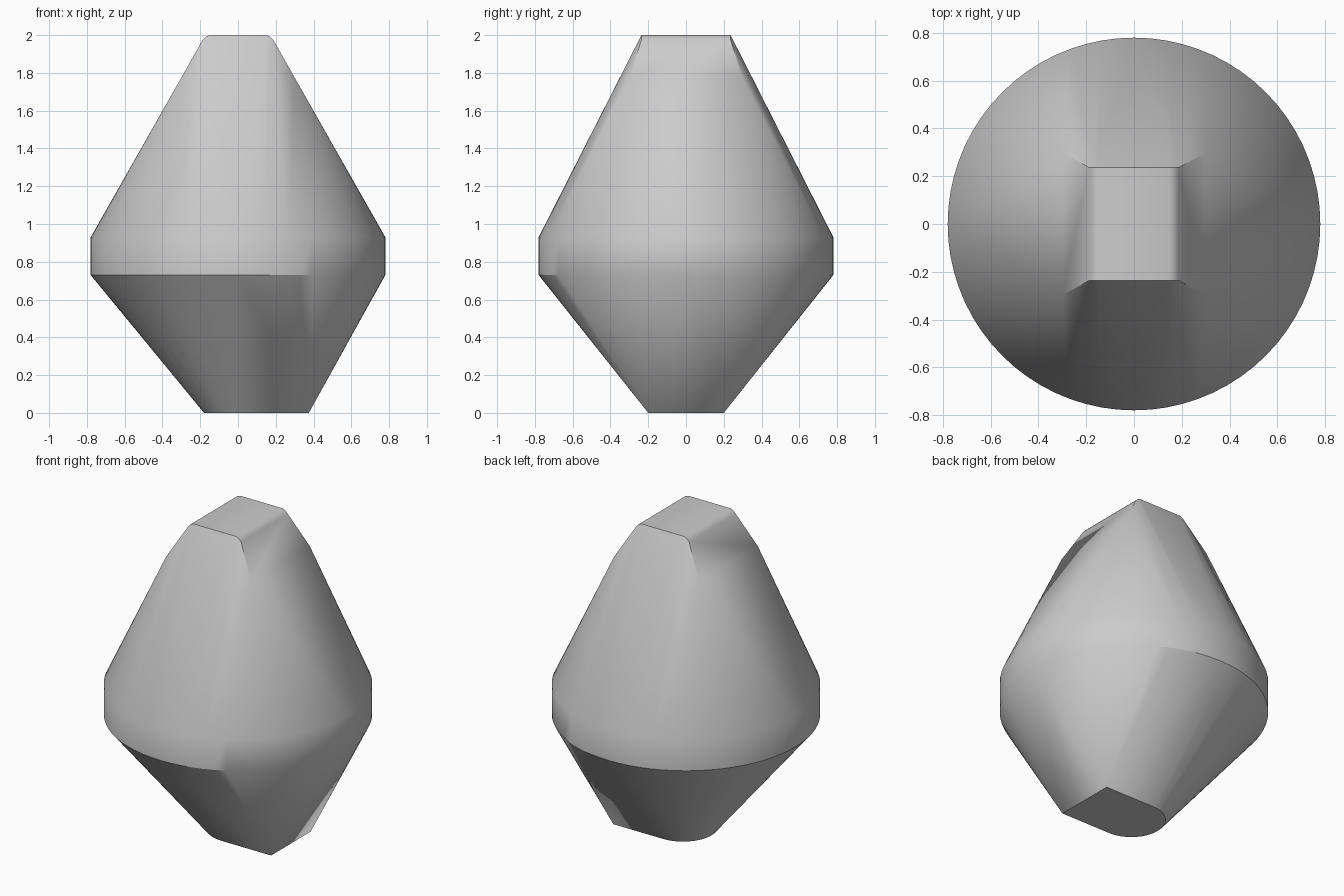
import bpy, bmesh, math

cube = bpy.data.objects.get("Cube")
if cube:
    bpy.data.objects.remove(cube, do_unlink=True)

# Light grey plastic
grey = bpy.data.materials.new("light_grey")
grey.use_nodes = True
colour = (0.6, 0.6, 0.6, 1)
grey.diffuse_color = colour
grey.node_tree.nodes["Principled BSDF"].inputs["Base Color"].default_value = colour


def arc(radius, start, end, steps, cx=0.0):
    """Points on an arc in the ground plane, angles in degrees."""
    for i in range(steps + 1):
        a = math.radians(start + (end - start) * i / steps)
        yield cx + radius * math.cos(a), radius * math.sin(a)


points = []

# Round waist band
SEGMENTS = 72
for z in (0.73, 0.93):
    points += [(x, y, z) for x, y in list(arc(0.78, 0, 360, SEGMENTS))[:-1]]

# Foot: square at one end, half round at the other
points += [(x, y, 0) for x, y in arc(0.2, 90, 270, 16, 0.02)]
points += [(0.375, y, 0) for y in (-0.2, 0.2)]

# Crown: flat top with rounded long edges, and four shoulder corners
crown = [(0.15, 0.236, 2.0), (0.17, 0.236, 1.992), (0.187, 0.236, 1.975),
         (0.2, 0.236, 1.95), (0.3, 0.298, 1.775)]
points += [(sx * x, sy * y, z) for x, y, z in crown
           for sx in (-1, 1) for sy in (-1, 1)]

# Stretch one skin over all the outlines
bm = bmesh.new()
for p in points:
    bm.verts.new(p)
hull = bmesh.ops.convex_hull(bm, input=bm.verts[:])
loose = {v for v in hull["geom_interior"] + hull["geom_unused"]
         if isinstance(v, bmesh.types.BMVert)}
bmesh.ops.delete(bm, geom=list(loose), context="VERTS")
bmesh.ops.dissolve_limit(bm, angle_limit=math.radians(0.3),
                         verts=bm.verts[:], edges=bm.edges[:])
bmesh.ops.recalc_face_normals(bm, faces=bm.faces[:])

mesh = bpy.data.meshes.new("body")
bm.to_mesh(mesh)
bm.free()
mesh.materials.append(grey)
body = bpy.data.objects.new("body", mesh)
bpy.context.collection.objects.link(body)

# Smooth the fans, keep the rims sharp
bpy.ops.object.select_all(action="DESELECT")
body.select_set(True)
bpy.context.view_layer.objects.active = body
bpy.ops.object.shade_smooth_by_angle(angle=math.radians(30))
